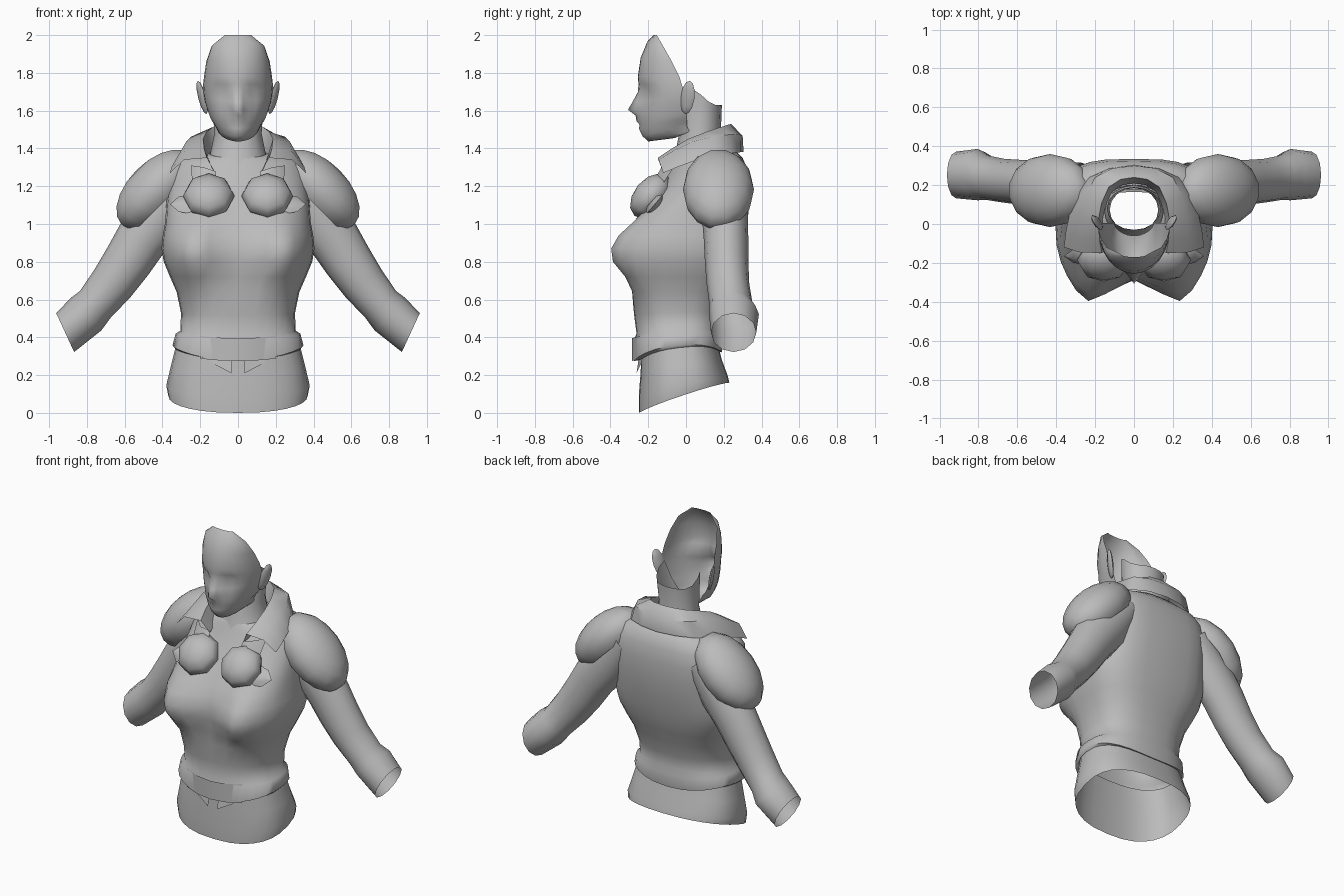
import bpy, bmesh, math
from mathutils import Vector, Matrix

grey = bpy.data.materials.new("plain grey")
grey.diffuse_color = (0.5, 0.5, 0.5, 1)


def finish(name, bm, angle=60, mirror=False):
    if mirror:
        g = bmesh.ops.duplicate(bm, geom=bm.verts[:] + bm.edges[:] + bm.faces[:])["geom"]
        for v in [e for e in g if isinstance(e, bmesh.types.BMVert)]:
            v.co.x *= -1
        bmesh.ops.reverse_faces(bm, faces=[e for e in g if isinstance(e, bmesh.types.BMFace)])
    bmesh.ops.remove_doubles(bm, verts=bm.verts, dist=0.0005)
    me = bpy.data.meshes.new(name)
    bm.to_mesh(me)
    bm.free()
    ob = bpy.data.objects.new(name, me)
    bpy.context.collection.objects.link(ob)
    me.materials.append(grey)
    bpy.ops.object.select_all(action="DESELECT")
    bpy.context.view_layer.objects.active = ob
    ob.select_set(True)
    bpy.ops.object.shade_smooth_by_angle(angle=math.radians(angle))
    return ob


def loft(name, rows, closed=True, angle=60, mirror=False):
    """Skin a list of point rows with quads."""
    bm = bmesh.new()
    vs = [[bm.verts.new(p) for p in r] for r in rows]
    n = len(rows[0])
    for a, b in zip(vs, vs[1:]):
        for i in range(n if closed else n - 1):
            j = (i + 1) % n
            bm.faces.new((a[i], a[j], b[j], b[i]))
    bmesh.ops.recalc_face_normals(bm, faces=bm.faces)
    return finish(name, bm, angle, mirror)


def body_ring(zf, zb, w, yf, yb, lift=0.0, n=28, power=0.8, bust=0.0, front=None):
    """Oval ring with its own front and back height and squareness."""
    pts = []
    for i in range(n):
        a = 2 * math.pi * i / n
        s, c = math.sin(a), -math.cos(a)
        p = front if front and c < -1e-6 else power
        x = w * math.copysign(abs(s) ** p, s)
        f = math.copysign(abs(c) ** p, c) if abs(c) > 1e-6 else 0
        y = (yf + yb) / 2 + (yb - yf) / 2 * f
        z = zf + (zb - zf) * (f + 1) / 2 + lift * (x / w) ** 2
        if c < 0:
            y -= bust * math.exp(-((abs(x) - 0.235) / 0.125) ** 2) * min(1, -2 * c)
        pts.append((x, y, z))
    return pts


# Lower torso
loft("lower_torso", [body_ring(*r) for r in (
    (0.0, 0.16, 0.37, -0.25, 0.23, 0.015), (0.09, 0.2, 0.38, -0.25, 0.22),
    (0.22, 0.28, 0.355, -0.24, 0.19), (0.36, 0.38, 0.325, -0.235, 0.165))])

# Jacket: hem band, waist, bust, shoulders, neck opening (last values square the back and front)
jacket = ((0.28, 0.33, 0.335, -0.24, 0.165, 0.04, 0, 0.8), (0.275, 0.32, 0.347, -0.275, 0.19, 0.06, 0, 0.8),
          (0.39, 0.41, 0.33, -0.275, 0.2, 0.02, 0, 0.8), (0.42, 0.45, 0.305, -0.262, 0.185, 0, 0, 0.8),
          (0.52, 0.54, 0.302, -0.275, 0.2, 0, 0, 0.77), (0.64, 0.64, 0.325, -0.285, 0.23, 0, 0.01, 0.74),
          (0.72, 0.72, 0.36, -0.285, 0.26, 0, 0.06, 0.7), (0.8, 0.8, 0.393, -0.285, 0.285, 0, 0.122, 0.67),
          (0.87, 0.87, 0.405, -0.28, 0.3, 0, 0.135, 0.65), (0.94, 0.94, 0.398, -0.27, 0.315, 0, 0.105, 0.64),
          (1.01, 1.01, 0.385, -0.25, 0.325, 0, 0.05, 0.62, 0.68), (1.1, 1.1, 0.38, -0.2, 0.335, 0, 0.01, 0.62, 0.75),
          (1.19, 1.2, 0.37, -0.145, 0.335, 0, 0, 0.62, 0.9), (1.27, 1.29, 0.36, -0.1, 0.325, 0, 0, 0.65, 1.05),
          (1.31, 1.35, 0.32, -0.08, 0.3, 0.01, 0, 0.7, 1.05), (1.34, 1.4, 0.22, -0.065, 0.25, 0.01, 0, 0.8, 1),
          (1.35, 1.4, 0.15, -0.06, 0.2, 0, 0, 0.9))
loft("jacket", [body_ring(*r[:6], bust=r[6], power=r[7], front=r[8] if len(r) > 8 else None) for r in jacket])

# Front hem panel and the two tabs below it
loft("hem_panel", [[(x, -0.287 + 1.1 * x * x, z + 0.3 * x * x) for x in (-0.2, -0.1, 0, 0.1, 0.2)]
                   for z in (0.275, 0.395)], closed=False)
loft("hem_tabs", [[(0.15, -0.23, 0.29), (0.03, -0.25, 0.29)], [(0.14, -0.235, 0.265), (0.035, -0.262, 0.21)]],
     closed=False, mirror=True)

# Sleeves: centre, radius in the front plane, radius in depth
sleeve = (((0.27, 0.195, 1.23), 0.115, 0.12), ((0.41, 0.205, 1.05), 0.15, 0.122),
          ((0.51, 0.212, 0.92), 0.138, 0.118), ((0.585, 0.215, 0.8), 0.13, 0.115),
          ((0.665, 0.222, 0.685), 0.12, 0.113), ((0.755, 0.238, 0.575), 0.108, 0.115),
          ((0.805, 0.254, 0.522), 0.118, 0.132), ((0.915, 0.252, 0.425), 0.113, 0.12))
rows = []
for k, (c, r, d) in enumerate(sleeve):
    a = Vector(sleeve[max(k - 1, 0)][0])
    b = Vector(sleeve[min(k + 1, len(sleeve) - 1)][0])
    t = b - a
    t.y = 0
    t.normalize()
    side = Vector((-t.z, 0, t.x))
    if k == len(sleeve) - 1:
        side = Vector((0.42, 0, 0.91))
    rows.append([Vector(c) + side * r * math.cos(i * math.pi / 6) + Vector((0, d * math.sin(i * math.pi / 6), 0))
                 for i in range(12)])
loft("sleeves", rows, mirror=True)


def blob(name, centre, size, rot, segs, rings, cut=None, angle=60):
    """Mirrored pair of stretched spheres, optionally cut open below a local height."""
    bm = bmesh.new()
    bmesh.ops.create_uvsphere(bm, u_segments=segs, v_segments=rings, radius=1)
    if cut is not None:
        bmesh.ops.bisect_plane(bm, geom=bm.verts[:] + bm.edges[:] + bm.faces[:],
                               plane_co=(0, 0, cut), plane_no=(0, 0, -1), clear_outer=True)
    m = Matrix.Translation(centre) @ rot @ Matrix.Diagonal((*size, 1))
    bmesh.ops.transform(bm, matrix=m, verts=bm.verts)
    return finish(name, bm, angle, mirror=True)


# Shoulder pads, round fasteners with their backing flaps, ears
blob("shoulder_pads", (0.432, 0.172, 1.182), (0.268, 0.188, 0.148), Matrix.Rotation(math.radians(45), 4, "Y"), 14, 10, -0.5)
tilt = Matrix.Rotation(math.radians(50), 4, "X")
blob("round_fasteners", (0.155, -0.185, 1.148), (0.137, 0.137, 0.09), tilt, 8, 6, angle=50)
blob("fastener_flaps", (0.2, -0.165, 1.105), (0.16, 0.075, 0.03), tilt, 8, 4, angle=40)
blob("ears", (0.19, 0.008, 1.67), (0.014, 0.04, 0.092),
     Matrix.Rotation(math.radians(15), 4, "Y") @ Matrix.Rotation(math.radians(-8), 4, "X")
     @ Matrix.Rotation(math.radians(-25), 4, "Z"), 8, 6)

# Folded collar: inner stand, fold, fall, lower edge
half = (((0.12, -0.12, 1.27), (0.15, 0.04, 1.33), (0.11, 0.17, 1.4), (0, 0.21, 1.42)),
        ((0.165, -0.15, 1.35), (0.185, 0.01, 1.45), (0.13, 0.19, 1.515), (0, 0.24, 1.53)),
        ((0.285, -0.145, 1.34), (0.275, 0.03, 1.435), (0.2, 0.24, 1.475), (0, 0.3, 1.465)),
        ((0.36, -0.12, 1.27), (0.33, 0.06, 1.34), (0.23, 0.24, 1.375), (0, 0.305, 1.38)))


def smooth_row(p):
    out = [Vector(q) for q in p] + [Vector((-x, y, z)) for x, y, z in p[-2::-1]]
    res = [out[0]]
    for i in range(len(out) - 1):
        a, b = out[max(i - 1, 0)], out[i]
        c, d = out[i + 1], out[min(i + 2, len(out) - 1)]
        res += [(b + c) * 0.5625 - (a + d) * 0.0625, c]
    return res


loft("collar", [smooth_row(r) for r in half], closed=False, angle=50)

# Lapels running from the collar down to the fasteners
loft("lapels", [[(0.12, -0.115, 1.28), (0.11, -0.17, 1.2), (0.05, -0.215, 1.1)],
                [(0.18, -0.13, 1.3), (0.17, -0.185, 1.2), (0.15, -0.225, 1.08)],
                [(0.25, -0.06, 1.31), (0.24, -0.13, 1.2), (0.29, -0.18, 1.09)]], closed=False, mirror=True)

# Neck, with the rim rising behind the ears and dipping to the nape
neck = []
for z, w, yf, yb in ((1.26, 0.17, -0.1, 0.2), (1.36, 0.145, -0.06, 0.2), (1.46, 0.125, -0.04, 0.185)):
    neck.append(body_ring(z, z + 0.04, w, yf, yb, n=16, power=1))
neck.append([(x, y, 1.475 + 0.245 * min(1, max(0, (y + 0.03) / 0.07)) - 0.09 * min(1, max(0, (y - 0.04) / 0.1)))
             for x, y, z in body_ring(0, 0, 0.14, -0.03, 0.19, n=16, power=1)])
loft("neck", neck)

# Open-backed head: front z, back z, half width, front y, back y, nose, eye hollow
head = ((2.0, 2.0, 0.07, -0.17, -0.155, 0, 0), (1.965, 1.94, 0.14, -0.205, -0.12, 0, 0),
        (1.88, 1.86, 0.168, -0.24, -0.075, 0, 0), (1.78, 1.78, 0.18, -0.255, -0.035, 0, 0),
        (1.74, 1.745, 0.184, -0.25, -0.025, 0.002, 0.004), (1.7, 1.715, 0.185, -0.242, -0.015, 0.012, 0.018),
        (1.65, 1.68, 0.182, -0.245, -0.005, 0.036, 0.006), (1.605, 1.65, 0.176, -0.247, 0, 0.06, 0),
        (1.575, 1.625, 0.168, -0.247, 0, 0.02, 0), (1.545, 1.6, 0.16, -0.25, 0.005, 0.012, 0),
        (1.525, 1.585, 0.154, -0.243, 0.005, 0.002, 0), (1.505, 1.565, 0.145, -0.243, 0.005, 0.006, 0),
        (1.465, 1.54, 0.125, -0.228, 0.005, 0.002, 0), (1.437, 1.515, 0.112, -0.2, 0.005, 0, 0),
        (1.455, 1.49, 0.105, -0.06, 0.02, 0, 0))
cols = (0, 0.1, 0.22, 0.36, 0.52, 0.68, 0.84, 1)
rows = []
for zf, zb, w, yf, yb, nose, eye in head:
    row = []
    for t in [-c for c in cols[:0:-1]] + list(cols):
        a = t * math.pi / 2
        k = math.cos(a)
        y = yb + (yf - yb) * k - nose * {0: 1, 0.1: 0.45}.get(abs(t), 0) + eye * (0.2 < abs(t) < 0.5)
        row.append((w * math.sin(a), y, zb + (zf - zb) * k))
    rows.append(row)
loft("head", rows, closed=False, angle=80)
